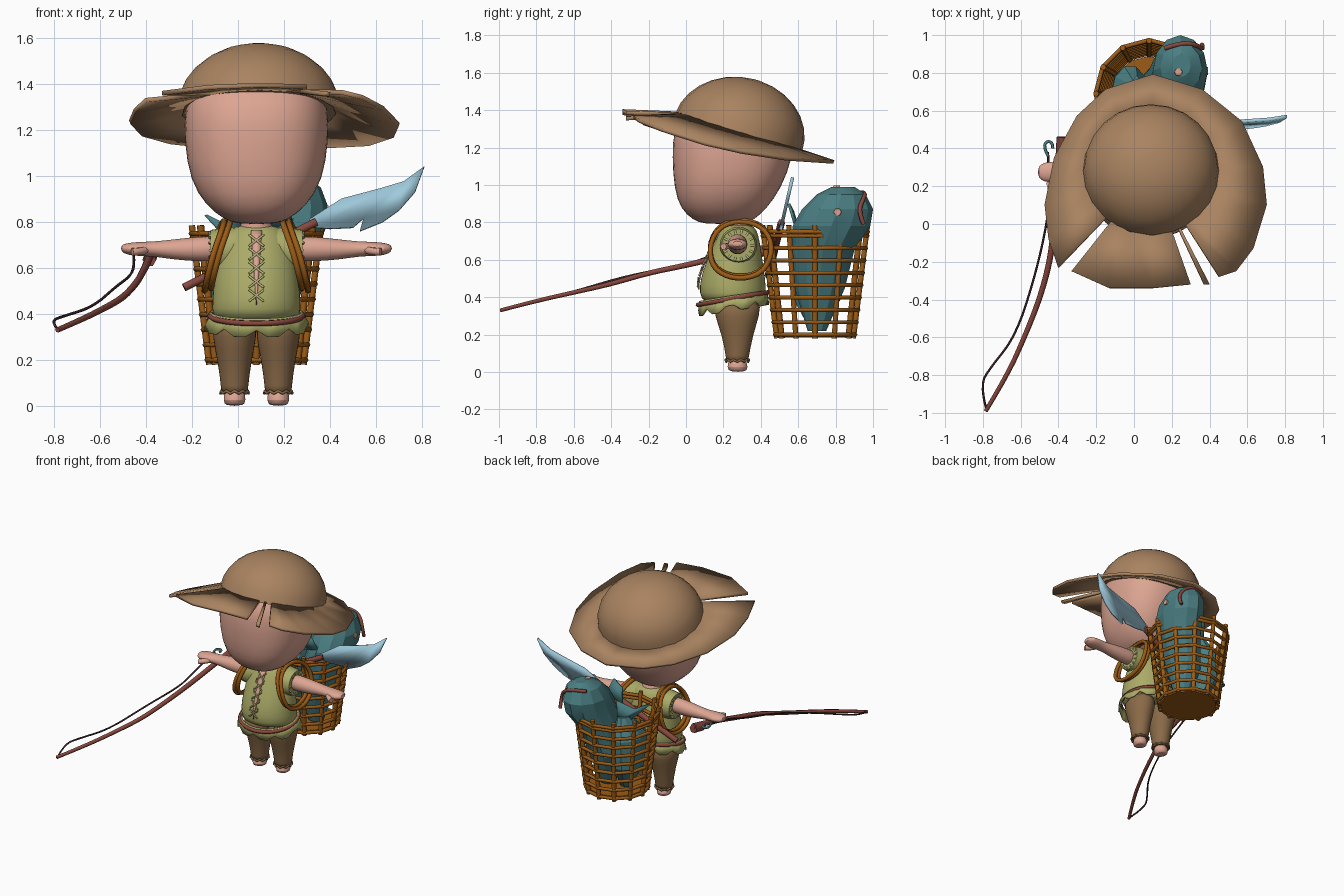
import bpy
from math import sin, cos, pi, radians
from mathutils import Vector

if "Cube" in bpy.data.objects:
    bpy.data.objects.remove(bpy.data.objects["Cube"])

MID = 0.08  # body centre line


def material(name, hex_code):
    srgb = [int(hex_code[i:i + 2], 16) / 255 for i in (0, 2, 4)]
    colour = [((c + 0.055) / 1.055) ** 2.4 for c in srgb] + [1]
    mat = bpy.data.materials.new(name)
    mat.use_nodes = True
    mat.diffuse_color = colour
    mat.node_tree.nodes["Principled BSDF"].inputs["Base Color"].default_value = colour
    return mat


STRAW = material("straw brown", "A98360")
SKIN = material("skin pink", "DDA592")
CLOTH = material("olive cloth", "ABAB68")
TROUSER = material("trouser brown", "8A6A48")
WICKER = material("wicker orange", "9C5C16")
SCALE = material("fish teal", "4A7E82")
STEEL = material("pale blue steel", "A0CBDD")
WOOD = material("red wood", "8A483D")
CORD = material("dark cord", "3C2628")
LACE = material("pale lace", "C2BE84")


def make_mesh(name, verts, faces, mat, angle=40):
    mesh = bpy.data.meshes.new(name)
    mesh.from_pydata([tuple(v) for v in verts], [], faces)
    mesh.materials.append(mat)
    mesh.shade_smooth()
    mesh.set_sharp_from_angle(angle=radians(angle))
    obj = bpy.data.objects.new(name, mesh)
    bpy.context.collection.objects.link(obj)
    return obj


def loft(name, rings, mat, sides=24, power=2, along_x=False, smooth=1, caps=True, angle=40):
    """Skin rings given as (station, low a, high a, low b, high b)."""
    verts, faces = [], []
    for station, a0, a1, b0, b1 in rings:
        for i in range(sides):
            t = 2 * pi * i / sides
            c, s = cos(t), sin(t)
            k = (abs(c) ** power + abs(s) ** power) ** (-1 / power)
            a = (a0 + a1) / 2 + (a1 - a0) / 2 * c * k
            b = (b0 + b1) / 2 + (b1 - b0) / 2 * s * k
            verts.append((station, a, b) if along_x else (a, b, station))
    for r in range(len(rings) - 1):
        for i in range(sides):
            j = (i + 1) % sides
            low, high = r * sides, (r + 1) * sides
            faces.append((low + i, low + j, high + j, high + i))
    if caps:
        faces.append(tuple(reversed(range(sides))))
        faces.append(tuple(range(len(verts) - sides, len(verts))))
    if rings[0][0] > rings[-1][0]:
        faces = [tuple(reversed(f)) for f in faces]
    obj = make_mesh(name, verts, faces, mat, angle)
    if smooth:
        obj.modifiers.new("rounding", 'SUBSURF').levels = smooth
    return obj


def tube(name, points, radius, mat, cyclic=False, soft=True, end_scale=1):
    curve = bpy.data.curves.new(name, 'CURVE')
    curve.dimensions = '3D'
    curve.bevel_depth = radius
    curve.bevel_resolution = 1
    curve.resolution_u = 4
    curve.use_fill_caps = True
    spline = curve.splines.new('NURBS' if soft else 'POLY')
    spline.points.add(len(points) - 1)
    for i, (p, co) in enumerate(zip(spline.points, points)):
        p.co = (*co, 1)
        p.radius = 1 + (end_scale - 1) * i / (len(points) - 1)
    spline.use_cyclic_u = cyclic
    if soft:
        spline.order_u = 3
        spline.use_endpoint_u = not cyclic
    curve.materials.append(mat)
    obj = bpy.data.objects.new(name, curve)
    bpy.context.collection.objects.link(obj)
    return obj


def thicken(obj, depth):
    mod = obj.modifiers.new("thickness", 'SOLIDIFY')
    mod.thickness = depth
    mod.offset = 0
    return obj


def plate(name, points, depth, mat):
    return thicken(make_mesh(name, points, [tuple(range(len(points)))], mat), depth)


# Head and neck
loft("head", [(0.79, 0.0, 0.16, 0.10, 0.31), (0.81, -0.06, 0.22, 0.04, 0.36),
              (0.87, -0.14, 0.30, -0.03, 0.43), (0.98, -0.21, 0.37, -0.065, 0.51),
              (1.15, -0.235, 0.395, -0.075, 0.575), (1.30, -0.235, 0.395, -0.07, 0.58),
              (1.40, -0.19, 0.35, 0.0, 0.52), (1.48, -0.05, 0.2, 0.12, 0.4)], SKIN, power=2.5)
loft("neck", [(0.74, 0.0, 0.16, 0.2, 0.36), (0.82, 0.02, 0.14, 0.2, 0.33)], SKIN, smooth=0)

# Hat crown: a dome sheared so that it tips backwards
HAT_X, HAT_Y = 0.09, 0.28
dome = []
for step in range(8):
    f = step / 7 * pi / 2 * 0.97
    rx, ry, cy = 0.36 * cos(f), 0.34 * cos(f), HAT_Y + 0.1 * sin(f)
    dome.append((0.315 * sin(f), HAT_X - rx, HAT_X + rx, cy - ry, cy + ry))
crown = loft("hat_crown", dome, STRAW, smooth=0)
for v in crown.data.vertices:
    v.co.z += 1.36 - 0.3 * v.co.y


def brim(name, outline, height, slope):
    inner, outer = [], []
    for x, y in outline:
        out = Vector((x - HAT_X, y - HAT_Y)).normalized() * 0.34
        ix, iy = HAT_X + out.x, HAT_Y + out.y
        inner.append((ix, iy, 1.365 - 0.3 * iy))
        outer.append((x, y, height + slope * y - 0.2 * (x - HAT_X) ** 2))
    n = len(outline)
    faces = [(i, n + i, n + i + 1, i + 1) for i in range(n - 1)]
    thicken(make_mesh(name, inner + outer, faces, STRAW), 0.02)


# Hat brim, torn into a wide part, a front flap and a sliver
brim("hat_brim", [(0.45, -0.28), (0.54, -0.25), (0.63, -0.13), (0.7, 0.1), (0.68, 0.3),
                  (0.57, 0.54), (0.36, 0.71), (0.1, 0.79), (-0.15, 0.71), (-0.3, 0.57),
                  (-0.42, 0.35), (-0.47, 0.1), (-0.45, -0.08), (-0.4, -0.23)], 1.32, -0.25)
brim("hat_front_flap", [(-0.33, -0.25), (-0.13, -0.34), (0.1, -0.34), (0.3, -0.32)], 1.395, 0)
brim("hat_torn_sliver", [(0.37, -0.32), (0.4, -0.32)], 1.31, -0.2)

# Tunic body
torso = [(0.36, -0.11, 0.27, 0.09, 0.42), (0.42, -0.115, 0.275, 0.07, 0.43),
         (0.5, -0.11, 0.27, 0.075, 0.425), (0.6, -0.1, 0.26, 0.11, 0.41),
         (0.7, -0.075, 0.235, 0.155, 0.395), (0.76, -0.045, 0.205, 0.185, 0.38),
         (0.79, 0.0, 0.16, 0.21, 0.35)]
loft("tunic", torso, CLOTH)


def front(z):
    """Depth of the tunic's front at a height."""
    for low, high in zip(torso, torso[1:]):
        if low[0] <= z <= high[0]:
            return low[3] + (high[3] - low[3]) * (z - low[0]) / (high[0] - low[0])


# Ragged skirt and belt, both higher at the back
skirt = loft("tunic_skirt", [(0.3, -0.145, 0.305, 0.07, 0.44), (0.38, -0.115, 0.275, 0.075, 0.43)],
             CLOTH, sides=28, smooth=0, caps=False)
for v in skirt.data.vertices:
    v.co.z += 0.16 * (v.co.y - MID) + (0.03 * (v.index % 3 == 0) if v.index < 28 else 0)
thicken(skirt, 0.01)
belt = []
for i in range(24):
    t = 2 * pi * i / 24
    y = 0.25 + 0.187 * sin(t)
    belt.append((MID + 0.202 * cos(t), y, 0.36 + 0.18 * (y - 0.07)))
tube("belt", belt, 0.013, WOOD, cyclic=True)

# Neck slit and crossed laces
levels = [0.44 + 0.04 * i for i in range(9)]
slit = [(MID + s * (z - 0.42) * 0.07, front(z) - 0.004, z) for z in levels for s in (-1, 1)]
thicken(make_mesh("neck_slit", slit, [(2 * i, 2 * i + 1, 2 * i + 3, 2 * i + 2) for i in range(8)], SKIN), 0.008)
for row in range(5):
    z = 0.48 + row * 0.06
    for s in (-1, 1):
        ends = [(MID + s * k * 0.032, front(z + k * 0.025) - 0.01, z + k * 0.025) for k in (-1, 1)]
        tube("lace", ends, 0.005, LACE, soft=False)

# Limbs, sleeves and shoulder straps, mirrored about the body
for s, side in ((1, "left"), (-1, "right")):
    def across(d):
        return MID + s * d
    loft(side + "_arm", [(across(d), *r) for d, *r in (
        (0.12, 0.22, 0.33, 0.63, 0.74), (0.24, 0.22, 0.33, 0.625, 0.74), (0.36, 0.23, 0.33, 0.635, 0.725),
        (0.45, 0.24, 0.32, 0.65, 0.715), (0.50, 0.22, 0.33, 0.65, 0.715),
        (0.56, 0.22, 0.33, 0.655, 0.71), (0.59, 0.25, 0.30, 0.67, 0.70))], SKIN, sides=14, along_x=True)
    tube(side + "_thumb", [(across(0.47), 0.26, 0.68), (across(0.51), 0.21, 0.67), (across(0.54), 0.2, 0.67)],
         0.018, SKIN)
    loft(side + "_sleeve", [(across(d), *r) for d, *r in (
        (0.05, 0.19, 0.37, 0.6, 0.78), (0.14, 0.18, 0.38, 0.58, 0.775), (0.2, 0.19, 0.37, 0.59, 0.765))],
         CLOTH, sides=20, along_x=True, smooth=0)
    for i in range(14):
        t = 2 * pi * i / 14
        tube(side + "_sleeve_stitch", [(across(0.202), 0.28 + r * cos(t), 0.677 + r * sin(t))
                                       for r in (0.066, 0.084)], 0.006, LACE, soft=False)
    loop = [(0.11, 0.28, 0.82), (0.12, 0.17, 0.78), (0.16, 0.12, 0.67), (0.19, 0.15, 0.55),
            (0.20, 0.28, 0.50), (0.19, 0.42, 0.54), (0.17, 0.47, 0.68), (0.13, 0.41, 0.79)]
    for shift in (0, 0.028):
        tube(side + "_strap", [(across(d + shift), y, z - shift / 3) for d, y, z in loop], 0.014, WICKER, True)

    hip = across(0.095)
    loft(side + "_trouser_leg", [(z, hip - w, hip + w, y0, y1) for z, w, y0, y1 in (
        (0.055, 0.062, 0.21, 0.335), (0.07, 0.058, 0.215, 0.335), (0.2, 0.075, 0.19, 0.36),
        (0.3, 0.1, 0.15, 0.395), (0.4, 0.095, 0.14, 0.41))], TROUSER, sides=16)
    loft(side + "_foot", [(z, hip - w, hip + w, y0, y1) for z, w, y0, y1 in (
        (0.0, 0.038, 0.235, 0.32), (0.02, 0.052, 0.215, 0.335), (0.08, 0.045, 0.23, 0.32))], SKIN, sides=14)
    cuff = [(hip + 0.06 * cos(i * pi / 10), 0.274 + 0.062 * sin(i * pi / 10), 0.055 + 0.01 * (i % 2))
            for i in range(20)]
    tube(side + "_trouser_cuff", cuff, 0.007, TROUSER, True, soft=False)

# Wicker basket
BASKET_Y = 0.69


def basket_point(i, z, extra=0.0):
    r = 0.205 + 0.125 * (z - 0.18) + extra
    return (MID + r * cos(i * pi / 6), BASKET_Y + r * sin(i * pi / 6), z)


for i in range(12):
    tube("basket_stake", [basket_point(i, 0.18), basket_point(i, 0.785)], 0.016, WICKER, soft=False)
for z in [0.2 + 0.066 * k for k in range(9)] + [0.75]:
    tube("basket_weave", [basket_point(i, z, 0.007) for i in range(12)], 0.012, WICKER, True, soft=False)
loft("basket_base", [(z, MID - 0.2, MID + 0.2, BASKET_Y - 0.2, BASKET_Y + 0.2) for z in (0.185, 0.21)],
     WICKER, sides=12, smooth=0)

# Fish in the basket, faceted
loft("big_fish", [(0.22, 0.09, 0.2, 0.65, 0.75), (0.45, 0.03, 0.26, 0.58, 0.85), (0.65, 0.06, 0.33, 0.56, 0.9),
                  (0.78, 0.09, 0.385, 0.57, 0.985), (0.87, 0.1, 0.39, 0.62, 1.0),
                  (0.95, 0.14, 0.36, 0.70, 0.96), (0.99, 0.2, 0.3, 0.78, 0.9)], SCALE, sides=12, smooth=0, angle=20)
tube("fish_mouth", [(0.16, 0.93, 0.96), (0.25, 0.96, 0.96), (0.33, 0.95, 0.93), (0.37, 0.92, 0.86),
                    (0.36, 0.95, 0.79)], 0.012, WOOD)
loft("fish_side_mark", [(0.37, 0.785, 0.835, 0.83, 0.88), (0.393, 0.79, 0.83, 0.835, 0.875)],
     SKIN, sides=6, along_x=True, smooth=0)
loft("fish_top_mark", [(0.98, 0.21, 0.26, 0.78, 0.83), (0.996, 0.215, 0.255, 0.785, 0.825)],
     SKIN, sides=6, smooth=0)
loft("small_fish", [(0.23, -0.04, 0.04, 0.66, 0.74), (0.4, -0.12, 0.06, 0.56, 0.84),
                    (0.6, -0.12, 0.08, 0.54, 0.84), (0.74, -0.03, 0.05, 0.66, 0.76)],
     SCALE, sides=10, smooth=0, angle=20)
plate("small_fish_tail", [(-0.02, 0.7, 0.7), (-0.14, 0.62, 0.83), (-0.06, 0.68, 0.79),
                          (0.02, 0.78, 0.87), (0.04, 0.74, 0.7)], 0.02, SCALE)
plate("big_fish_fin", [(0.1, 0.6, 0.76), (0.12, 0.57, 0.86), (0.2, 0.55, 0.9), (0.24, 0.58, 0.8)], 0.015, SCALE)

# Bladed pole tucked between back and basket
edge = [(0.31, 0.81), (0.45, 0.9), (0.62, 0.945), (0.72, 0.975), (0.81, 1.04), (0.77, 0.93), (0.7, 0.85),
        (0.63, 0.8), (0.53, 0.76), (0.545, 0.815), (0.5, 0.775), (0.4, 0.77), (0.33, 0.775)]
plate("blade", [(x, 0.51 + 0.23 * (z - 0.78), z) for x, z in edge], 0.018, STEEL)
tube("blade_pole", [(-0.235, 0.44, 0.515), (0.34, 0.51, 0.8)], 0.02, WOOD, soft=False)

# Fishing rod with grip, line and hook
tube("fishing_rod", [(-0.38, 0.46, 0.67), (-0.39, 0.25, 0.63), (-0.42, 0.0, 0.57), (-0.445, -0.2, 0.53),
                     (-0.5, -0.4, 0.47), (-0.58, -0.6, 0.425), (-0.67, -0.8, 0.38), (-0.785, -0.99, 0.33)],
     0.019, WOOD, end_scale=0.6)
tube("rod_grip", [(-0.385, 0.36, 0.635), (-0.38, 0.46, 0.65)], 0.03, WOOD, soft=False)
tube("fishing_line", [(-0.785, -0.97, 0.335), (-0.815, -0.85, 0.37), (-0.76, -0.76, 0.39), (-0.63, -0.6, 0.43),
                      (-0.53, -0.3, 0.52), (-0.46, 0.0, 0.57), (-0.45, 0.15, 0.63), (-0.455, 0.38, 0.67)],
     0.006, CORD)
tube("fishing_hook", [(-0.455, 0.36, 0.67), (-0.48, 0.41, 0.67), (-0.46, 0.44, 0.67), (-0.43, 0.43, 0.67),
                      (-0.43, 0.4, 0.67)], 0.008, SCALE)
